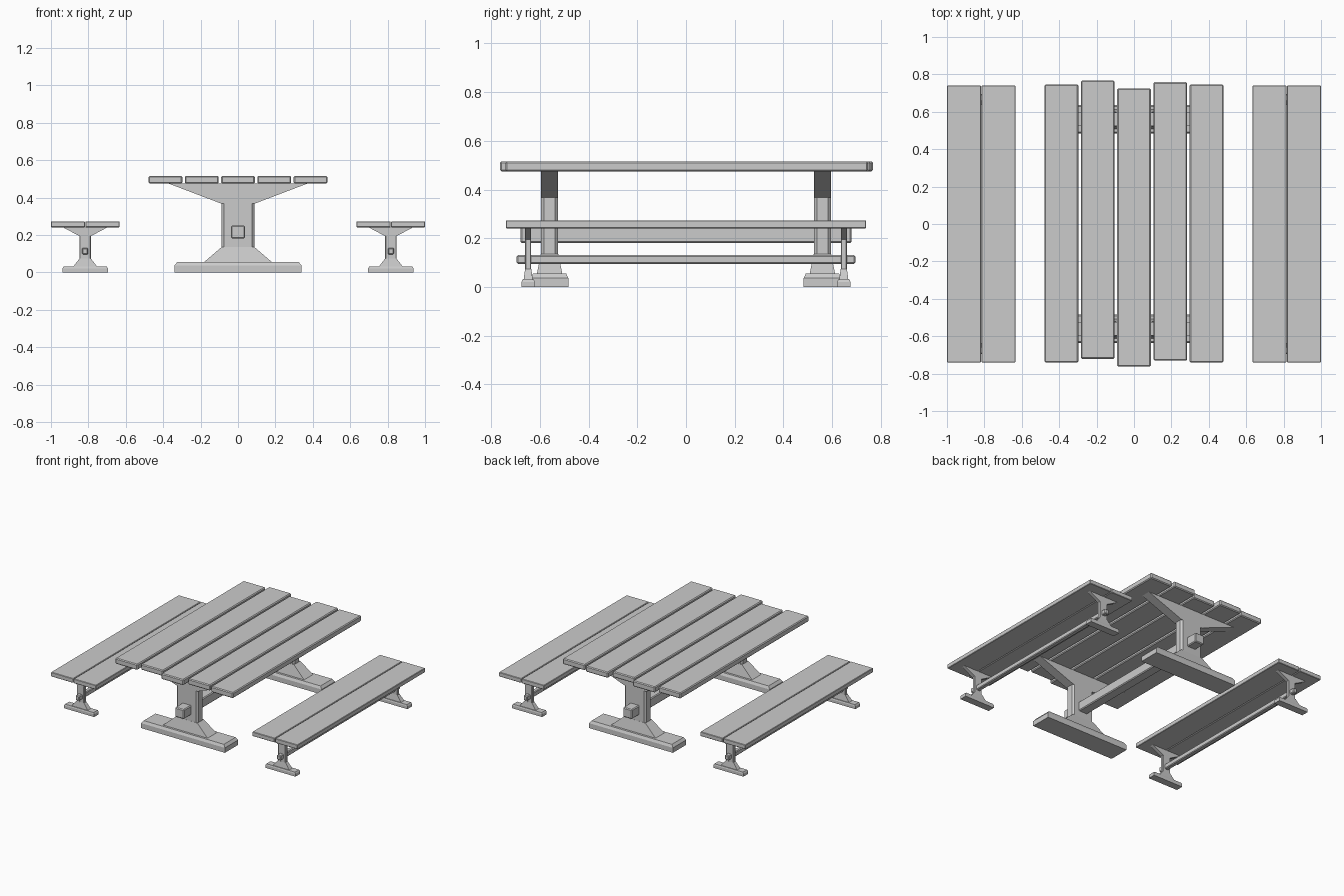
import bpy, bmesh

if "Cube" in bpy.data.objects:
    bpy.data.objects.remove(bpy.data.objects["Cube"])


def bevel(ob, width):
    m = ob.modifiers.new("edge", 'BEVEL')
    m.width, m.segments, m.limit_method = width, 1, 'ANGLE'


def make(name, bm):
    bmesh.ops.recalc_face_normals(bm, faces=bm.faces[:])
    me = bpy.data.meshes.new(name)
    bm.to_mesh(me)
    bm.free()
    ob = bpy.data.objects.new(name, me)
    bpy.context.collection.objects.link(ob)
    return ob


def stack(name, cx, cy, levels, chamfer=0.0):
    """Closed solid lofted through centred rectangles (z, half x, half y)."""
    bm = bmesh.new()
    rings = []
    for z, hx, hy in levels:
        c = chamfer
        if c:
            pts = [(hx - c, -hy), (hx, c - hy), (hx, hy - c), (hx - c, hy),
                   (c - hx, hy), (-hx, hy - c), (-hx, c - hy), (c - hx, -hy)]
        else:
            pts = [(hx, -hy), (hx, hy), (-hx, hy), (-hx, -hy)]
        rings.append([bm.verts.new((cx + x, cy + y, z)) for x, y in pts])
    bm.faces.new(rings[0])
    bm.faces.new(rings[-1])
    n = len(rings[0])
    for a, b in zip(rings, rings[1:]):
        for i in range(n):
            j = (i + 1) % n
            bm.faces.new((a[i], a[j], b[j], b[i]))
    return make(name, bm)


def bar(name, x0, x1, y0, y1, z0, z1, edge):
    hx, hy = (x1 - x0) / 2, (y1 - y0) / 2
    ob = stack(name, (x0 + x1) / 2, (y0 + y1) / 2, [(z0, hx, hy), (z1, hx, hy)])
    bevel(ob, edge)
    return ob


# Table top: five planks with uneven ends
for i, dy in enumerate((0.003, 0.023, -0.019, 0.014, 0.003)):
    cx = (i - 2) * 0.194
    bar(f"table_plank_{i + 1}", cx - 0.09, cx + 0.09, dy - 0.744, dy + 0.744,
        0.474, 0.516, 0.006)

# Table trestles: foot, flared base, chamfered column, bracket
for side, s in (("front", -1), ("back", 1)):
    y = s * 0.56
    stack(f"table_{side}_foot", 0, y,
          [(0, 0.34, 0.077), (0.036, 0.34, 0.077), (0.055, 0.325, 0.068)])
    stack(f"table_{side}_base", 0, y, [(0.05, 0.187, 0.053), (0.135, 0.088, 0.036)])
    stack(f"table_{side}_column", 0, y, [(0.12, 0.088, 0.035), (0.375, 0.088, 0.035)], 0.012)
    stack(f"table_{side}_bracket", 0, y, [(0.367, 0.088, 0.035), (0.475, 0.372, 0.035)])

# Table stretcher with ends passing through the columns
bar("table_stretcher", -0.037, 0.037, -0.68, 0.68, 0.18, 0.25, 0.006)

# Two benches
for bench, b in (("left", -1), ("right", 1)):
    cx = b * 0.817
    for k, d in (("inner", -1), ("outer", 1)):
        px = cx + b * d * 0.0925
        bar(f"{bench}_bench_{k}_plank", px - 0.0905, px + 0.0905, -0.74, 0.74,
            0.241, 0.273, 0.003)
    for side, s in (("front", -1), ("back", 1)):
        y = s * 0.648
        n = f"{bench}_bench_{side}"
        stack(n + "_foot", cx, y,
              [(0, 0.122, 0.027), (0.02, 0.122, 0.027), (0.03, 0.116, 0.024)])
        stack(n + "_base", cx, y, [(0.027, 0.067, 0.019), (0.073, 0.031, 0.013)])
        stack(n + "_column", cx, y, [(0.068, 0.031, 0.0125), (0.2, 0.031, 0.0125)], 0.004)
        stack(n + "_bracket", cx, y, [(0.194, 0.031, 0.0125), (0.242, 0.121, 0.0125)])
    bar(f"{bench}_bench_stretcher", cx - 0.016, cx + 0.016, -0.695, 0.695,
        0.095, 0.131, 0.005)
